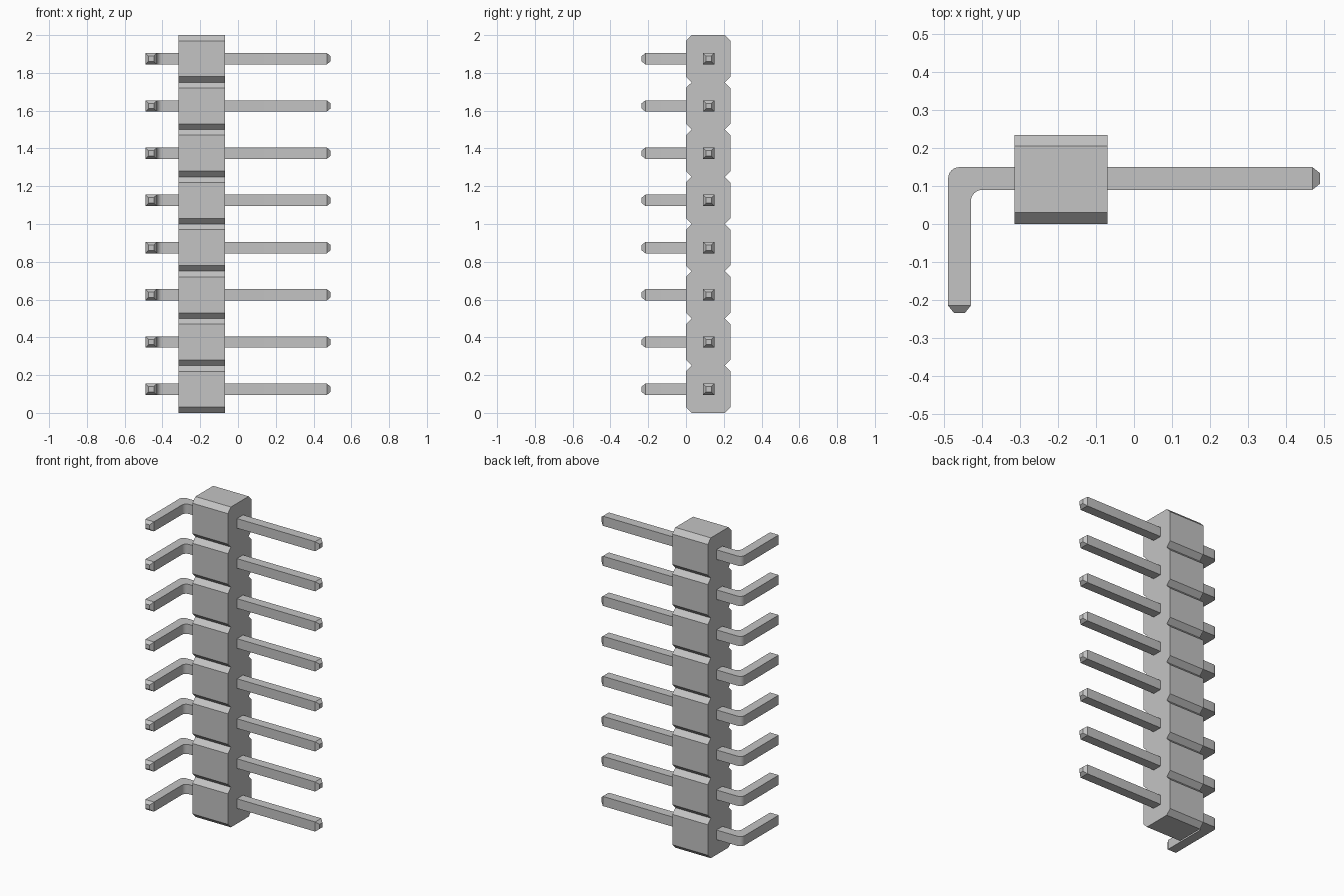
import bpy, bmesh, math

cube = bpy.data.objects.get("Cube")
if cube:
    bpy.data.objects.remove(cube, do_unlink=True)

COUNT = 8
PITCH = 0.25

grey = bpy.data.materials.new("light_grey")
grey.use_nodes = True
colour = (0.55, 0.55, 0.55, 1)
grey.diffuse_color = colour
grey.node_tree.nodes["Principled BSDF"].inputs["Base Color"].default_value = colour


def loft(name, rings, smooth=False):
    """Skin a list of equal-length rings and cap both ends."""
    bm = bmesh.new()
    loops = [[bm.verts.new(p) for p in ring] for ring in rings]
    n = len(loops[0])
    for a, b in zip(loops, loops[1:]):
        for i in range(n):
            j = (i + 1) % n
            bm.faces.new((a[i], a[j], b[j], b[i]))
    bm.faces.new(loops[0][::-1])
    bm.faces.new(loops[-1])
    bmesh.ops.recalc_face_normals(bm, faces=bm.faces)
    mesh = bpy.data.meshes.new(name)
    bm.to_mesh(mesh)
    bm.free()
    mesh.materials.append(grey)
    obj = bpy.data.objects.new(name, mesh)
    bpy.context.collection.objects.link(obj)
    if smooth:
        bpy.ops.object.select_all(action="DESELECT")
        obj.select_set(True)
        bpy.context.view_layer.objects.active = obj
        bpy.ops.object.shade_smooth_by_angle(angle=math.radians(30))
    return obj


# Housing: one strip with V notches between the cells
depth, notch = 0.235, 0.03
front = []
for k in range(COUNT):
    z = k * PITCH
    front += [(notch, z), (0, z + notch), (0, z + PITCH - notch)]
front.append((notch, COUNT * PITCH))
outline = front + [(depth - y, z) for y, z in reversed(front)]
loft("housing", [[(x, y, z) for y, z in outline] for x in (-0.315, -0.07)])


# Pins: square wire with a right-angle bend and tapered tips
def section(a, b, z, half):
    return [(*a, z - half), (*b, z - half), (*b, z + half), (*a, z + half)]


def pin(index):
    z = PITCH * (index + 0.5)
    half, tip, r = 0.03, 0.014, 0.03
    rings = [section((0.49, 0.12 - tip), (0.49, 0.12 + tip), z, tip),
             section((0.47, 0.09), (0.47, 0.15), z, half)]
    steps = 6
    for s in range(steps + 1):
        t = math.pi / 2 * s / steps
        inner = (-0.40 - r * math.sin(t), 0.06 + r * math.cos(t))
        outer = (-0.46 - r * math.sin(t), 0.12 + r * math.cos(t))
        rings.append(section(inner, outer, z, half))
    rings.append(section((-0.43, -0.215), (-0.49, -0.215), z, half))
    rings.append(section((-0.46 + tip, -0.235), (-0.46 - tip, -0.235), z, tip))
    loft(f"bent_pin_{index + 1}", rings, smooth=True)


for i in range(COUNT):
    pin(i)
